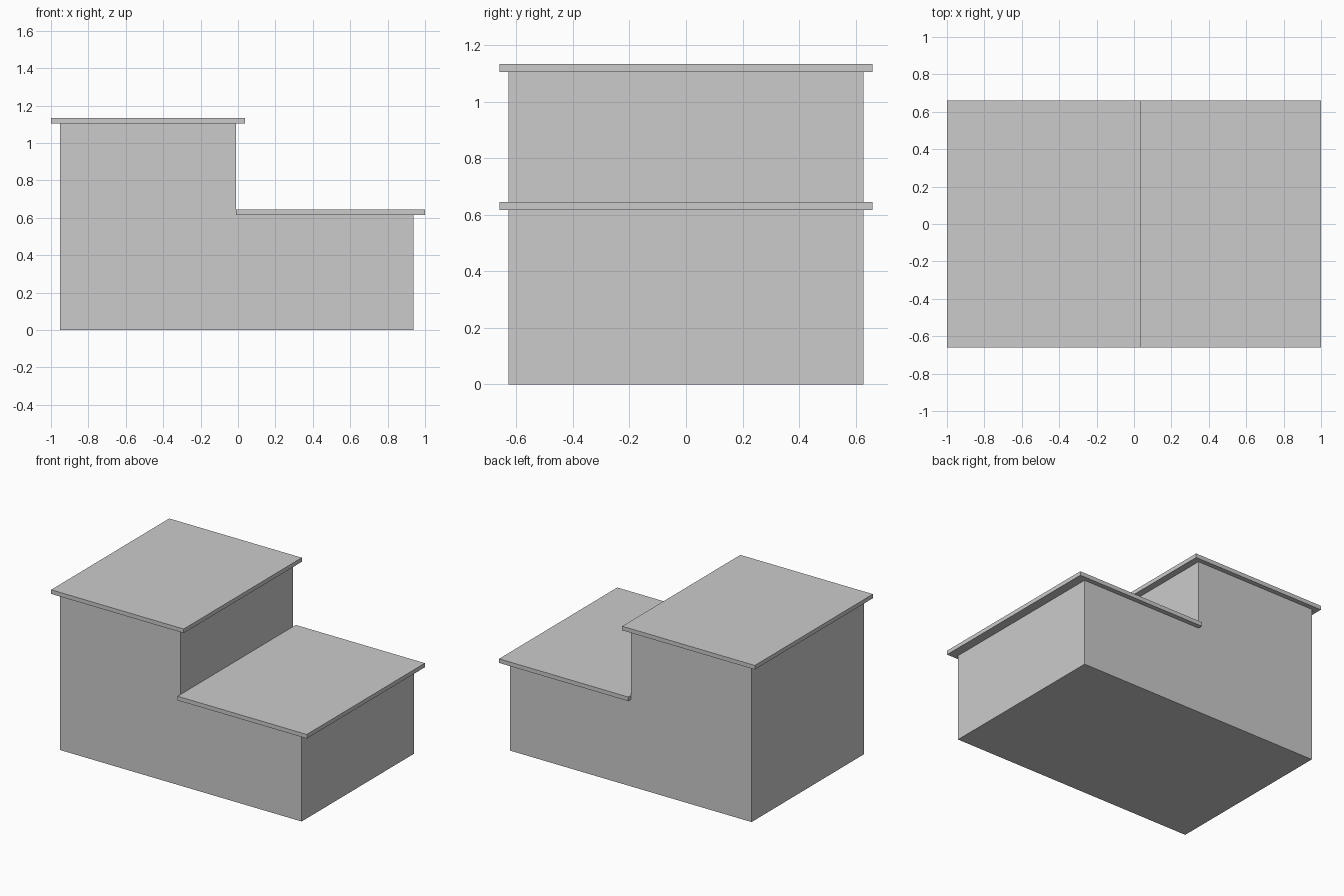
import bpy
import bmesh

if "Cube" in bpy.data.objects:
    bpy.data.objects.remove(bpy.data.objects["Cube"])


def extrude_profile(name, profile, half_depth):
    """Solid from an x-z profile, extruded symmetrically along y."""
    bm = bmesh.new()
    face = bm.faces.new([bm.verts.new((x, -half_depth, z)) for x, z in profile])
    new = bmesh.ops.extrude_face_region(bm, geom=[face])["geom"]
    verts = [g for g in new if isinstance(g, bmesh.types.BMVert)]
    bmesh.ops.translate(bm, verts=verts, vec=(0, 2 * half_depth, 0))
    bmesh.ops.recalc_face_normals(bm, faces=bm.faces)
    mesh = bpy.data.meshes.new(name)
    bm.to_mesh(mesh)
    bm.free()
    obj = bpy.data.objects.new(name, mesh)
    bpy.context.collection.objects.link(obj)
    return obj


def slab(name, x0, x1, z0, z1):
    return extrude_profile(name, [(x0, z0), (x1, z0), (x1, z1), (x0, z1)], ROOF_Y)


WALL_Y, ROOF_Y = 0.627, 0.66
LEFT, STEP, RIGHT = -0.952, -0.01, 0.937
LOW, HIGH = 0.616, 1.104
THICK = 0.029

# Stepped building body: tall left half, low right half
extrude_profile("walls", [(LEFT, 0), (RIGHT, 0), (RIGHT, LOW),
                          (STEP, LOW), (STEP, HIGH), (LEFT, HIGH)], WALL_Y)

# Overhanging flat roofs
slab("upper_roof", -1.0, 0.037, HIGH, HIGH + THICK)
slab("lower_roof", STEP, 1.0, LOW, LOW + THICK)
